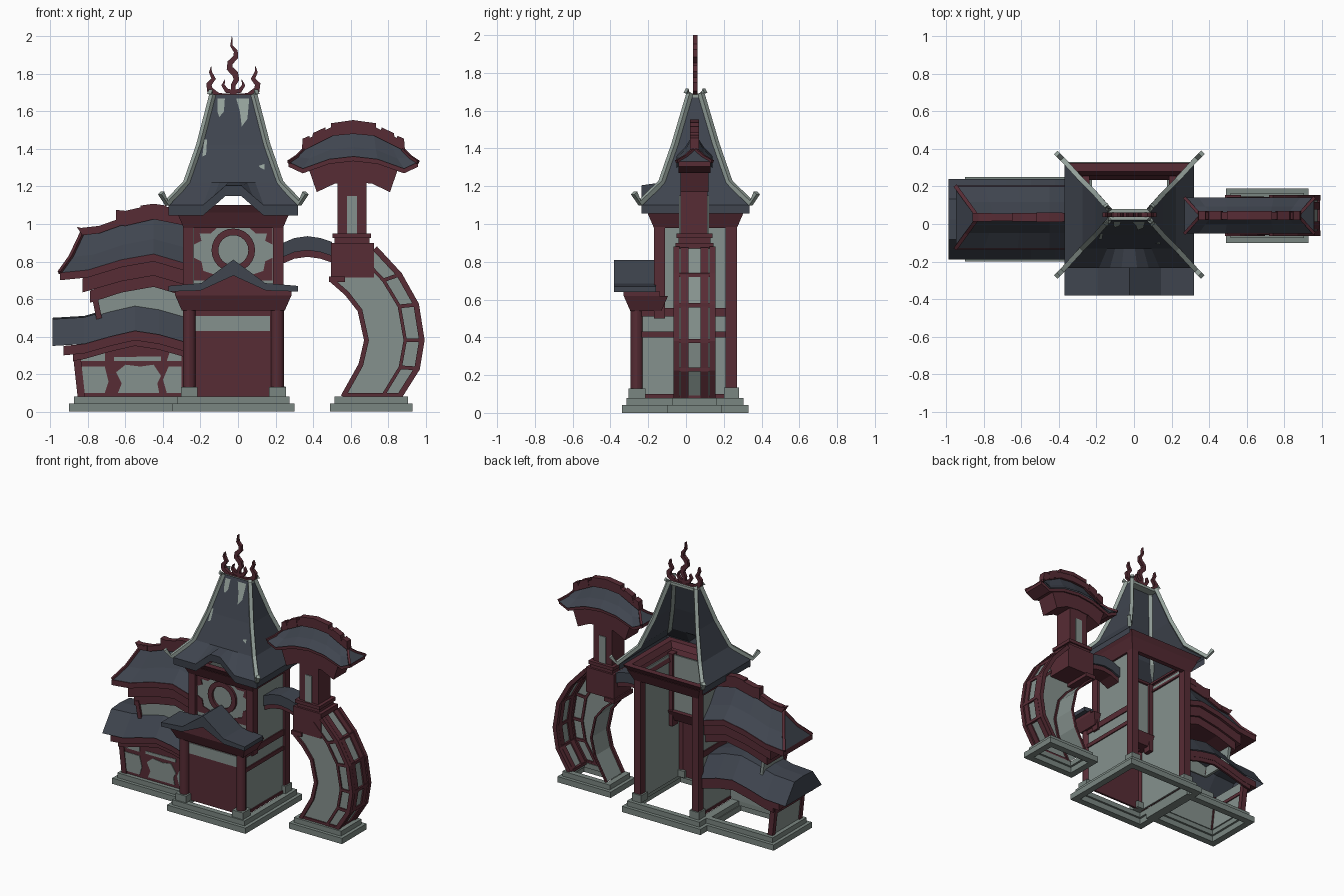
import bpy, bmesh, math
from mathutils import Vector as V

if "Cube" in bpy.data.objects:
    bpy.data.objects.remove(bpy.data.objects["Cube"])

def material(name, c):
    m = bpy.data.materials.new(name)
    m.diffuse_color = (*c, 1)
    m.use_nodes = True
    m.node_tree.nodes["Principled BSDF"].inputs["Base Color"].default_value = m.diffuse_color
    return m
RED = material("dark red wood", (0.095, 0.025, 0.035))
SLATE = material("slate tiles", (0.050, 0.059, 0.078))
WALL = material("grey green plaster", (0.235, 0.285, 0.268))
STONE = material("grey stone", (0.195, 0.24, 0.22))
TRIM = material("pale trim", (0.30, 0.36, 0.33))

def mesh(name, verts, faces, mat):
    me = bpy.data.meshes.new(name)
    me.from_pydata([tuple(v) for v in verts], [], faces)
    bm = bmesh.new()
    bm.from_mesh(me)
    bmesh.ops.recalc_face_normals(bm, faces=bm.faces)
    bm.to_mesh(me)
    bm.free()
    me.materials.append(mat)
    ob = bpy.data.objects.new(name, me)
    bpy.context.collection.objects.link(ob)
    return ob

def loft(name, rows, mat, close=False, caps=False, ring=False):
    n, k = len(rows[0]), len(rows)
    f = []
    for i in range(k if ring else k - 1):
        for j in range(n if close else n - 1):
            a, b, j2 = i * n, (i + 1) % k * n, (j + 1) % n
            f.append((a + j, a + j2, b + j2, b + j))
    if caps:
        f += [tuple(range(n)), tuple(range((k - 1) * n, k * n))]
    return mesh(name, [p for r in rows for p in r], f, mat)

def prism(name, pts, y0, y1, mat):
    return loft(name, [[(x, y, z) for x, z in pts] for y in (y0, y1)], mat, True, True)

def box(name, x0, x1, y0, y1, z0, z1, mat):
    return prism(name, [(x0, z0), (x1, z0), (x1, z1), (x0, z1)], y0, y1, mat)

def band(name, curve, lo, hi, y0, y1, mat):
    pts = [(x, z + hi) for x, z in curve] + [(x, z + lo) for x, z in reversed(curve)]
    return prism(name, pts, y0, y1, mat)

def flare(name, r, z0, z1, grow, w, mat):
    """Hollow rectangular frame that widens by grow towards its top."""
    def loop(d, z):
        x0, x1, y0, y1 = r
        return [(x0 - d, y0 - d, z), (x1 + d, y0 - d, z), (x1 + d, y1 + d, z), (x0 - d, y1 + d, z)]
    return loft(name, [loop(0, z0), loop(grow, z1), loop(grow - w, z1), loop(-w, z0)], mat, True, ring=True)

def sweep(name, pts, w, mat, side=None, depth=None):
    """Square bar along a path; w is one width or a width per point."""
    pts = [V(p) for p in pts]
    rows = []
    for i, p in enumerate(pts):
        t = (pts[min(i + 1, len(pts) - 1)] - pts[max(i - 1, 0)]).normalized()
        a = V(side) if side else t.cross(V((0, 0, 1))).normalized()
        b = t.cross(a).normalized()
        h = (w[i] if isinstance(w, list) else w) / 2
        d = depth / 2 if depth else h
        rows.append([p + a * d + b * h, p + a * d - b * h, p - a * d - b * h, p - a * d + b * h])
    return loft(name, rows, mat, True, True)

def hip_roof(name, eave, ridge, yc, hw, zmid, mat):
    n = len(eave)
    mid = [((e[0] + r[0]) / 2, e[1] + (r[1] - e[1]) * zmid) for e, r in zip(eave, ridge)]
    rows = [[(x, yc + s * hw, z) for x, z in c] for c, s in
            ((eave, -1), (mid, -.5), (ridge, 0), (mid, .5), (eave, 1))]
    f = [(i * n + j, i * n + j + 1, (i + 1) * n + j + 1, (i + 1) * n + j) for i in range(4) for j in range(n - 1)]
    f += [tuple(i * n + e for i in range(5)) for e in (0, n - 1)]
    return mesh(name, [p for r in rows for p in r], f, mat), rows

# stepped hollow foundations
for nm, r in (("annex", (-.90, -.28, -.2, .25)), ("tower", (-.35, .30, -.34, .33)), ("leaning_tower", (.49, .93, -.1, .19))):
    flare(nm + "_base_lower", r, 0, .043, 0, .05, STONE)
    s = (r[0] + .025, r[1] - .025, r[2] + .025, r[3] - .025)
    flare(nm + "_base_upper", s, .043, .08, 0, .04, STONE)

# main tower and porch side walls, outer rails, posts
for s in (-1, 1):
    X = lambda d: -.025 + s * d
    box("tower_side_wall", X(.242), X(.25), -.14, .24, .08, 1.03, WALL)
    box("porch_side_wall", X(.242), X(.25), -.25, -.13, .08, .56, WALL)
    for z, h in ((.08, .02), (.40, .03), (.51, .045)):
        box("side_rail", X(.249), X(.258), -.25, .24, z, z + h, RED)
    for y, z0 in ((-.17, .5), (.21, .08)):
        box("tower_post", X(.212), X(.267), y, y + .06, z0, 1.04, RED)
    box("post_foot", X(.2), X(.277), .2, .28, .08, .135, STONE)
box("tower_front_wall", -.27, .22, -.14, -.128, .55, 1.03, WALL)
flare("tower_lintel", (-.29, .24, -.17, .27), .98, 1.06, .035, .035, RED)
flare("tower_lintel_top", (-.32, .27, -.2, .3), 1.06, 1.1, .025, .045, RED)

# round window and worn wood around it
ring = [(-.025 + .098 * math.cos(a * math.pi / 12), -.147, .86 + .098 * math.sin(a * math.pi / 12)) for a in range(25)]
sweep("round_window_ring", ring + [ring[1]], .036, RED, (0, 1, 0), .02)
for s in (-1, 1):
    X = lambda d: -.025 + s * d
    prism("worn_wood_top", [(X(.21), 1), (X(.21), .89), (X(.17), .91), (X(.18), .95), (X(.12), .95), (X(.08), .985), (X(.05), 1)], -.147, -.139, RED)
    prism("worn_wood_low", [(X(.21), .7), (X(.21), .82), (X(.17), .80), (X(.16), .75), (X(.1), .73), (X(.09), .7)], -.147, -.139, RED)

# main roof: front with eyebrow arch, two sides, open back
CX, CY = -.025, .05
prof = [(1.10, .345, .285), (1.22, .25, .18), (1.42, .18, .11), (1.69, .11, .03)]
us = [-1, -.47, -.3, -.12, .12, .3, .47, 1]
bump = [0, 0, .05, .105, .105, .05, 0, 0]
rows = [[(CX + u * hx, CY - hy, z + (b if i == 0 else 0)) for u, b in zip(us, bump)] for i, (z, hx, hy) in enumerate(prof)]
rows.insert(0, [(x, y + .005, z - .055) for x, y, z in rows[0]])
loft("main_roof_front", rows, SLATE)
for s in (-1, 1):
    side = [[(CX + s * hx, CY - hy, z), (CX + s * hx, CY + hy, z)] for z, hx, hy in prof]
    side.insert(0, [(x, y, z - .045) for x, y, z in side[0]])
    loft("main_roof_side", side, SLATE)
    for t in (-1, 1):
        path = [(.385, .325, 1.165), (.355, .295, 1.11)] + [(hx, hy, z) for z, hx, hy in prof[1:]] + [(.125, .05, 1.705)]
        sweep("roof_hip_trim", [(CX + s * a, CY + t * b, c) for a, b, c in path], .026, TRIM)
box("roof_top_cap", CX - .115, CX + .115, CY - .03, CY + .03, 1.665, 1.685, TRIM)

# pale worn patches on the roof front
def slope_y(z):
    for (z0, _, h0), (z1, _, h1) in zip(prof, prof[1:]):
        if z0 <= z <= z1:
            return CY - h0 - (h1 - h0) * (z - z0) / (z1 - z0) - .003
for pts in ([(-.11, 1.67), (-.07, 1.67), (-.075, 1.6), (-.1, 1.57), (-.11, 1.6)],
            [(-.01, 1.67), (.06, 1.67), (.05, 1.56), (.02, 1.52), (.01, 1.6)],
            [(-.18, 1.45), (-.165, 1.45), (-.17, 1.37), (-.19, 1.36)], [(.11, 1.31), (.14, 1.32), (.14, 1.29), (.12, 1.3)]):
    mesh("worn_roof_patch", [(x, slope_y(z), z) for x, z in pts], [tuple(range(len(pts)))], TRIM)

# flame crest
def flame(name, pts, w):
    sweep(name, [(x, CY, z) for x, z in pts], w, RED, (0, 1, 0), .024)
flame("flame_centre", [(-.025, 1.68), (-.025, 1.74), (-.008, 1.77), (-.015, 1.80), (-.045, 1.83), (-.042, 1.86), (-.012, 1.89), (-.012, 1.92), (-.035, 1.95), (-.032, 2.0)],
      [.02, .025, .03, .034, .034, .03, .028, .022, .014, .002])
for s in (-1, 1):
    flame("flame_side", [(CX + s * a, z) for a, z in ((.09, 1.69), (.125, 1.715), (.13, 1.745), (.105, 1.775), (.122, 1.81), (.118, 1.84))], [.03, .034, .03, .024, .016, .002])
    flame("flame_curl", [(CX + s * a, z) for a, z in ((0, 1.705), (.035, 1.71), (.055, 1.74), (.045, 1.77))], [.02, .024, .018, .002])
    flame("flame_link", [(CX + s * a, z) for a, z in ((0, 1.685), (.05, 1.685), (.11, 1.695))], [.02, .02, .02])

# porch
box("porch_door", -.24, .19, -.25, -.235, .08, .56, RED)
box("porch_door_panel", -.23, .17, -.256, -.249, .43, .51, WALL)
for x in (-.26, .21):
    bpy.ops.mesh.primitive_cylinder_add(vertices=12, radius=.034, depth=.44, location=(x, -.26, .34))
    c = bpy.context.object
    c.name = "porch_column"
    c.data.materials.append(RED)
    bpy.ops.object.shade_smooth_by_angle()
    box("column_foot", x - .045, x + .045, -.305, -.215, .08, .13, STONE)
flare("porch_lintel", (-.3, .25, -.295, -.13), .54, .62, .035, .07, RED)
prism("porch_pediment", [(-.335, .62), (.285, .62), (.285, .645), (.15, .645), (CX, .73), (-.2, .645), (-.335, .645)], -.33, -.14, RED)
prism("porch_roof", [(-.37, .64), (-.2, .645), (CX, .725), (.15, .645), (.32, .64), (.32, .67), (.145, .685), (CX, .81), (-.195, .685), (-.37, .67)], -.38, -.16, SLATE)

# left annex, lower storey
box("annex_front_wall", -.84, -.28, -.14, -.128, .08, .38, WALL)
box("annex_front_boards", -.84, -.28, -.146, -.139, .08, .38, RED)
prism("annex_left_wall", [(-.875, .35), (-.855, .35), (-.825, .08), (-.845, .08)], -.14, .19, WALL)
for y in (-.155, .165):
    prism("annex_corner_post", [(-.885, .35), (-.845, .35), (-.815, .08), (-.855, .08)], y, y + .035, RED)
box("annex_left_rail", -.87, -.835, -.14, .19, .24, .265, RED)
for pts in ([(-.825, .1), (-.71, .1), (-.69, .16), (-.71, .24), (-.84, .24)], [(-.84, .27), (-.78, .33), (-.71, .34), (-.71, .27)],
            [(-.64, .1), (-.42, .1), (-.43, .15), (-.41, .19), (-.45, .25), (-.52, .24), (-.6, .25), (-.65, .21), (-.62, .15)],
            [(-.66, .27), (-.41, .27), (-.41, .295), (-.66, .29)], [(-.38, .1), (-.3, .1), (-.3, .24), (-.37, .24), (-.4, .17)],
            [(-.38, .27), (-.3, .27), (-.3, .31), (-.36, .33)]):
    prism("annex_plaster_patch", pts, -.15, -.145, WALL)
low = [(-.99, .35), (-.82, .36), (-.68, .40), (-.55, .43), (-.42, .41), (-.28, .37)]
hip_roof("annex_lower_roof", low, [(x, z + .15) for x, z in low], .025, .215, .95, SLATE)
under = [(-.93, .35)] + low[1:]
for y in (-.175, .2):
    band("annex_lower_fascia", under, -.05, 0, y, y + .03, RED)
    band("annex_lower_fascia_inner", [(-.88, .31)] + [(x, z - .04) for x, z in low[1:]], -.04, 0, y + .012, y + .028, RED)
box("annex_end_fascia", -.93, -.89, -.17, .22, .305, .35, RED)

# left annex, upper storey
up = [(-.95, .74), (-.8, .755), (-.62, .81), (-.45, .84), (-.28, .79)]
top = [(-.83, .95), (-.74, .96), (-.6, 1.01), (-.45, 1.04), (-.28, 1.0)]
prism("annex_upper_wall", [(-.74, .45), (-.28, .45), (-.28, .67), (-.45, .68), (-.6, .66), (-.76, .6)], -.09, -.078, WALL)
prism("annex_upper_left_wall", [(-.74, .45), (-.72, .45), (-.74, .62), (-.765, .62)], -.09, .16, WALL)
sweep("annex_upper_corner", [(-.735, -.09, .47), (-.765, -.09, .62)], .03, RED, (0, 1, 0))
arc = [(-.83, .71), (-.62, .77), (-.45, .80), (-.28, .75)]
band("annex_upper_fascia", arc, -.075, 0, -.115, .185, RED)
band("annex_upper_fascia_inner", [(-.79, .645), (-.62, .70), (-.45, .73), (-.28, .68)], -.065, 0, -.1, .17, RED)
band("annex_upper_eave", up, -.04, 0, -.135, .205, RED)
_, rr = hip_roof("annex_upper_roof", up, top, .035, .165, .4, SLATE)
for k in (0, 4):
    sweep("annex_hip_trim", [rr[k][0], rr[1 if k == 0 else 3][0], rr[2][0]], .02, RED)
band("annex_ridge", top, -.01, .03, .015, .055, RED)
prism("annex_ridge_tip", [(-.86, .985), (-.83, .94), (-.76, .95), (-.76, .985), (-.82, .975)], .012, .058, RED)
band("annex_ridge_step", [(-.65, 1.045), (-.6, 1.04), (-.45, 1.075), (-.3, 1.045)], -.05, .03, .012, .058, RED)
band("annex_ridge_crown", [(-.52, 1.08), (-.45, 1.09), (-.38, 1.08)], -.03, .018, .01, .06, RED)

# bridge to the leaning tower
arch = [(.23, .895), (.3, .925), (.37, .935), (.44, .925), (.5, .905)]
band("bridge_roof", arch, -.075, 0, -.03, .12, SLATE)
band("bridge_beam", arch, -.11, -.07, -.015, .105, RED)

# leaning curved tower
R = [(.86, .08), (.955, .23), (.98, .38), (.95, .57), (.86, .73), (.73, .87)]
L = [(.56, .08), (.655, .25), (.685, .38), (.65, .54), (.58, .63), (.5, .70)]
I = [(a + (c - a) * .7, b + (d - b) * .7) for (a, b), (c, d) in zip(L, R)]
F, B = -.05, .14
at = lambda c, y: [(x, y, z) for x, z in c]
loft("leaning_front", [at(L, F), at(I, F), at(R, F)], WALL)
loft("leaning_outer_side", [at(R, F), at(R, B)], WALL)
loft("leaning_inner_side", [at(L, F), at(L, B)], WALL)
for c, y, w, d in ((R, F, .03, .03), (R, B, .03, .03), (L, F, .026, .026), (L, B, .014, .014), (I, F, .018, .018),
                   (R, -.008, .02, .04), (R, .098, .02, .04)):
    sweep("leaning_frame", at(c, y), w, RED, (0, 1, 0), d)
for (a, b), (c, d) in list(zip(I, R))[:5]:
    sweep("leaning_front_rib", [(a, F, b), (c, F, d)], .02, RED, (0, 1, 0))
    sweep("leaning_side_rib", [(c, F, d), (c, B, d)], .022, RED)
sweep("leaning_foot_rail", [(.56, F, .09), (.86, F, .09)], .018, RED, (0, 1, 0))
box("leaning_head", .495, .725, F - .005, B + .005, .715, .9, RED)
box("leaning_head_ledge", .485, .57, F - .015, B + .015, .69, .72, RED)
box("leaning_head_flange", .505, .71, F, B, .925, .95, RED)
box("leaning_head_core", .515, .7, F + .01, B - .01, .89, .93, RED)
box("lookout_neck", .53, .685, -.03, .115, .94, 1.24, RED)
for y in (-.036, .114):
    box("lookout_window", .58, .635, y, y + .007, .95, 1.15, WALL)

# lookout roof
half = lambda c: [(.615 - a, z) for a, z in c] + [(.615 + a, z) for a, z in reversed(c[:-1])]
ev = half([(.345, 1.33), (.27, 1.295), (.13, 1.345), (0, 1.36)])
rg = half([(.26, 1.40), (.2, 1.43), (.11, 1.475), (0, 1.485)])
prism("lookout_bracket", half([(.235, 1.285), (.1, 1.335), (0, 1.34)]) + half([(.195, 1.17), (.1, 1.215), (0, 1.225)])[::-1], -.03, .12, RED)
band("lookout_eave", ev, -.025, 0, -.04, .13, RED)
_, rr = hip_roof("lookout_roof", ev, rg, .045, .095, .4, SLATE)
for e in (0, -1):
    for k in (0, 4):
        sweep("lookout_hip_trim", [rr[k][e], rr[1 if k == 0 else 3][e], rr[2][e]], .016, RED)
band("lookout_ridge", rg, -.005, .045, .025, .065, RED)
band("lookout_crown", half([(.12, 1.51), (0, 1.527)]), 0, .027, .022, .068, RED)
for s in (-1, 1):
    X = lambda d: .615 + s * d
    prism("lookout_ridge_step", [(X(.23), 1.42), (X(.215), 1.485), (X(.15), 1.515), (X(.14), 1.46)], .022, .068, RED)
    prism("lookout_ridge_tip", [(X(.275), 1.395), (X(.27), 1.455), (X(.235), 1.47), (X(.22), 1.42)], .022, .068, RED)
